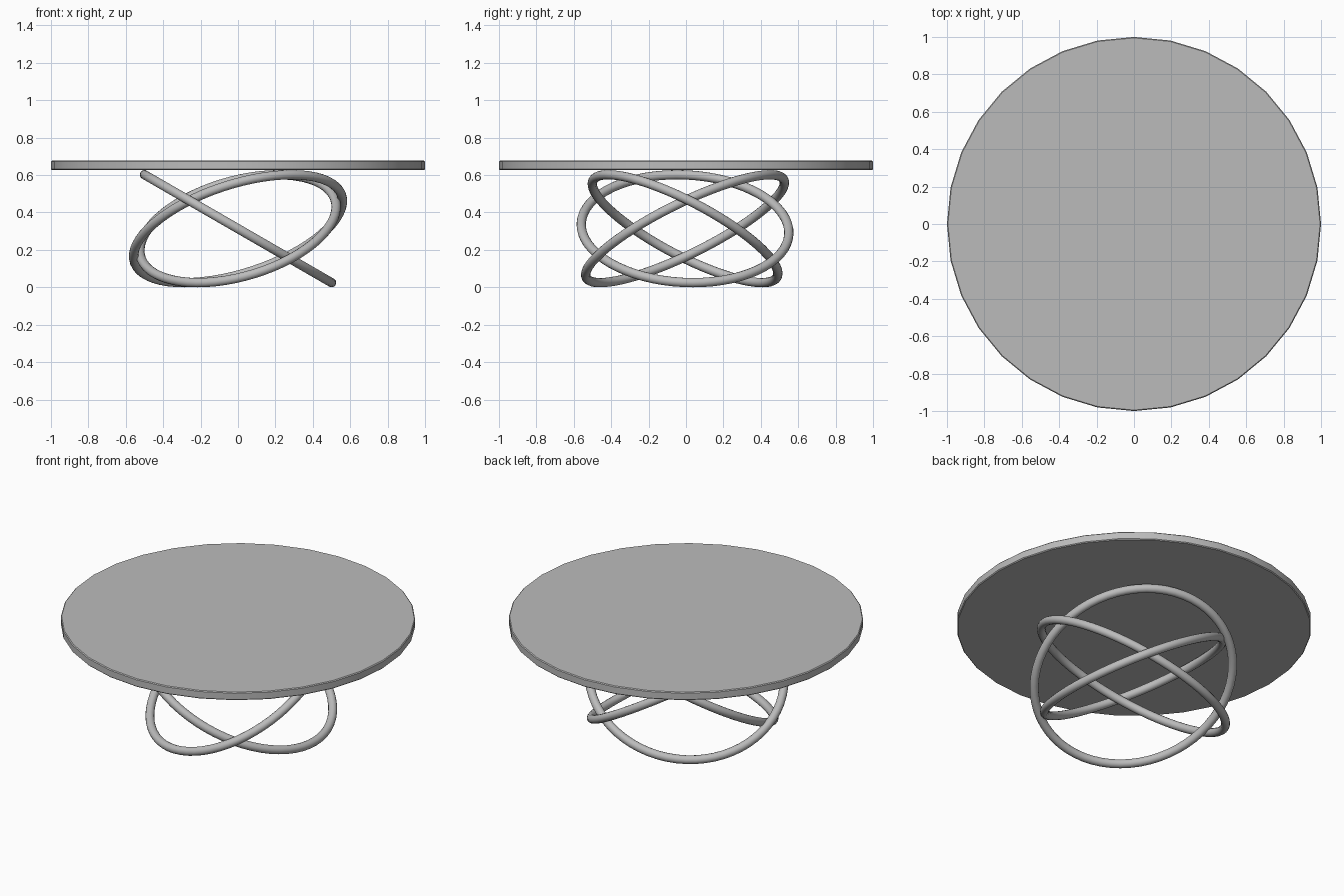
import bpy, bmesh, math
from mathutils import Vector, Matrix

if "Cube" in bpy.data.objects:
    bpy.data.objects.remove(bpy.data.objects["Cube"])

grey = bpy.data.materials.new("light_grey")
grey.diffuse_color = (0.5, 0.5, 0.5, 1)
grey.use_nodes = True
grey.node_tree.nodes["Principled BSDF"].inputs["Base Color"].default_value = grey.diffuse_color


def finish(name, bm):
    bmesh.ops.recalc_face_normals(bm, faces=bm.faces)
    me = bpy.data.meshes.new(name)
    bm.to_mesh(me)
    bm.free()
    me.materials.append(grey)
    ob = bpy.data.objects.new(name, me)
    bpy.context.collection.objects.link(ob)
    bpy.ops.object.select_all(action='DESELECT')
    ob.select_set(True)
    bpy.context.view_layer.objects.active = ob
    bpy.ops.object.shade_smooth_by_angle(angle=math.radians(35))
    return ob


# Round table top: 32-sided disc with a fine chamfer on both rims
bm = bmesh.new()
rings = []
for r, z in ((0.995, 0.627), (1.0, 0.632), (1.0, 0.672), (0.995, 0.677)):
    rings.append([bm.verts.new((r * math.cos(i * math.tau / 32),
                                r * math.sin(i * math.tau / 32), z))
                  for i in range(32)])
for a, b in zip(rings, rings[1:]):
    for i in range(32):
        j = (i + 1) % 32
        bm.faces.new((a[i], a[j], b[j], b[i]))
bm.faces.new(rings[0])
bm.faces.new(rings[-1])
finish("table_top", bm)

# Base: three tilted, slightly oval hoops spaced 120 degrees apart
N, M, TUBE = 64, 14, 0.025
AMP = 0.2885
for k in range(3):
    turn = Matrix.Rotation(k * math.tau / 3, 3, 'Z')
    normal = Vector((AMP, 0, 0.5)).normalized()
    bm = bmesh.new()
    loops = []
    for i in range(N):
        t = i * math.tau / N
        c, s = math.cos(t), math.sin(t)
        p = Vector((0.5 * c, 0.042 * c + 0.5535 * s, -AMP * c))
        tangent = Vector((-0.5 * s, -0.042 * s + 0.5535 * c, AMP * s)).normalized()
        side = tangent.cross(normal)
        loop = []
        for j in range(M):
            a = j * math.tau / M
            q = p + TUBE * (math.cos(a) * side + math.sin(a) * normal)
            loop.append(bm.verts.new(turn @ q + Vector((0, -0.005, AMP + TUBE))))
        loops.append(loop)
    for i in range(N):
        a, b = loops[i], loops[(i + 1) % N]
        for j in range(M):
            n = (j + 1) % M
            bm.faces.new((a[j], a[n], b[n], b[j]))
    finish(f"base_hoop_{k + 1}", bm)
